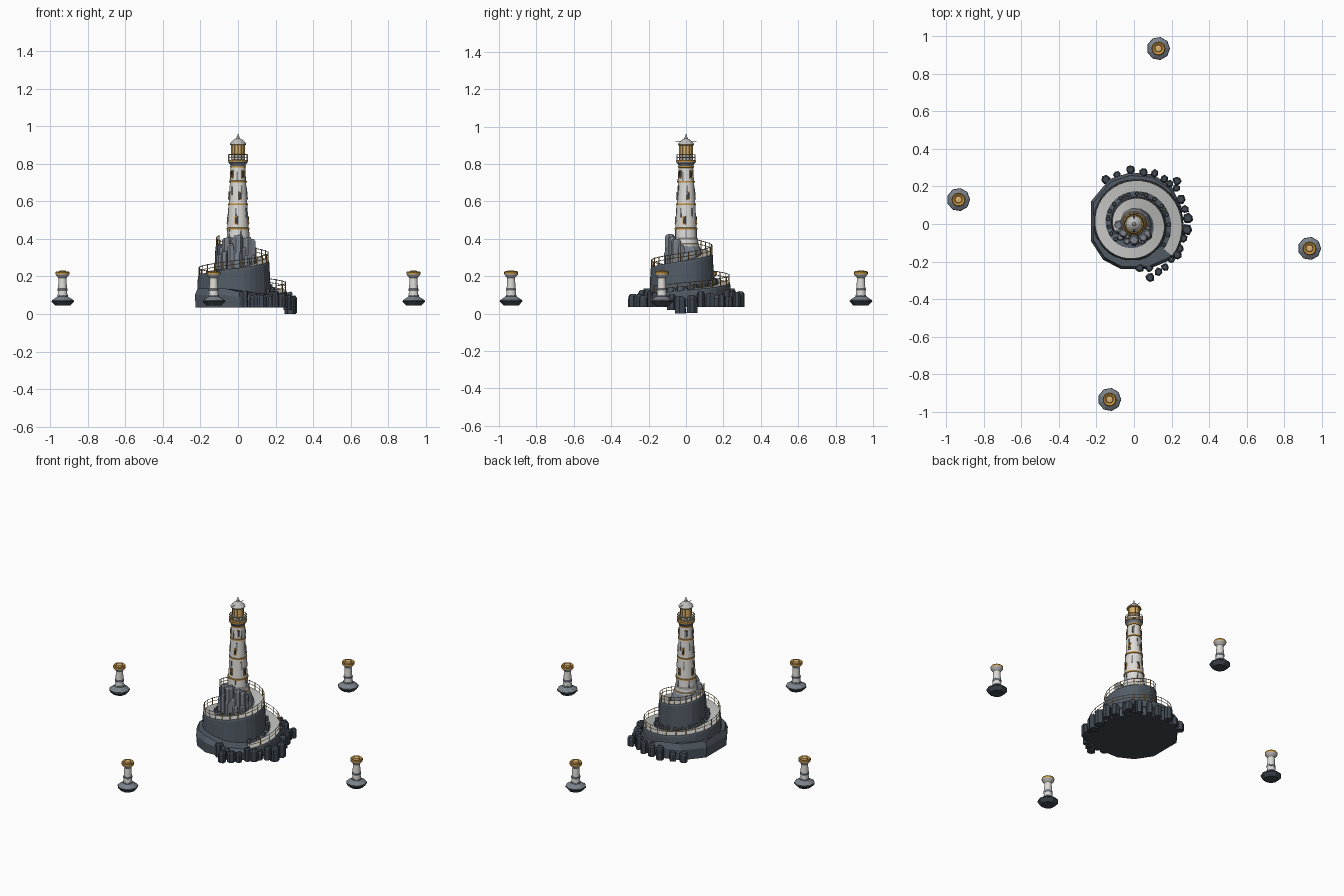
import bpy, bmesh, math, random
from mathutils import Vector, Matrix

if "Cube" in bpy.data.objects:
    bpy.data.objects.remove(bpy.data.objects["Cube"])
random.seed(4)
R = math.radians

def mat(name, c):
    m = bpy.data.materials.new(name)
    m.diffuse_color = (*c, 1)
    m.use_nodes = True
    m.node_tree.nodes["Principled BSDF"].inputs["Base Color"].default_value = m.diffuse_color
    return m

DARK = mat("dark slate", (.05, .063, .08))
SLATE = mat("slate", (.085, .105, .13))
GREY = mat("grey stone", (.2, .225, .26))
PATH = mat("pale paving", (.52, .52, .51))
WHITE = mat("white plaster", (.72, .71, .68))
GOLD = mat("gold", (.56, .29, .05))
GLASS = mat("amber glass", (.72, .45, .16))
IRON = mat("dark iron", (.035, .04, .05))
MOSS = mat("moss", (.09, .14, .06))

def obj(name, verts, faces, mats, idx=None):
    me = bpy.data.meshes.new(name)
    me.from_pydata(verts, [], faces)
    for m in mats:
        me.materials.append(m)
    if idx:
        for p, i in zip(me.polygons, idx):
            p.material_index = i
    bm = bmesh.new()
    bm.from_mesh(me)
    bmesh.ops.recalc_face_normals(bm, faces=bm.faces)
    bm.to_mesh(me)
    bm.free()
    o = bpy.data.objects.new(name, me)
    bpy.context.collection.objects.link(o)
    return o

def lathe(name, prof, n, mats, loc=(0, 0, 0), rule=None, smooth=False):
    """Revolve (r, z) points; rule(i) picks the material of band i."""
    v, f, idx = [], [], []
    for r, z in prof:
        v += [(loc[0] + r * math.cos(2 * math.pi * k / n), loc[1] + r * math.sin(2 * math.pi * k / n), loc[2] + z) for k in range(n)]
    for i in range(len(prof) - 1):
        for k in range(n):
            f.append((i * n + k, i * n + (k + 1) % n, (i + 1) * n + (k + 1) % n, (i + 1) * n + k))
            idx.append(rule(i) if rule else 0)
    f += [tuple(range(n))[::-1], tuple(range((len(prof) - 1) * n, len(prof) * n))]
    idx += [idx[0], idx[-1]]
    o = obj(name, v, f, mats, idx)
    if smooth:
        bpy.context.view_layer.objects.active = o
        o.select_set(True)
        bpy.ops.object.shade_smooth_by_angle(angle=R(30))
        o.select_set(False)
    return o

def tubes(name, paths, rad, m, n=4):
    """Join several thin tubes that follow point lists."""
    v, f = [], []
    for pts in paths:
        pts, b = [Vector(p) for p in pts], len(v)
        for i, p in enumerate(pts):
            d = (pts[min(i + 1, len(pts) - 1)] - pts[max(i - 1, 0)]).normalized()
            a = d.cross(Vector((0, 0, 1)) if abs(d.z) < .9 else Vector((1, 0, 0))).normalized()
            c = d.cross(a)
            v += [p + rad * (a * math.cos(2 * math.pi * k / n) + c * math.sin(2 * math.pi * k / n)) for k in range(n)]
        for i in range(len(pts) - 1):
            f += [(b + i * n + k, b + i * n + (k + 1) % n, b + (i + 1) * n + (k + 1) % n, b + (i + 1) * n + k) for k in range(n)]
        e = b + (len(pts) - 1) * n
        f += [tuple(range(b, b + n)), tuple(range(e, e + n))]
    return obj(name, v, f, [m])

def rocks(name, items, m):
    """Prism boulders from (x, y, z0, z1, radius) with a chamfered, tilted top."""
    v, f = [], []
    for x, y, z0, z1, r in items:
        n, b, t = random.choice((6, 7)), len(v), random.uniform(0, 6)
        rr = [r * random.uniform(.85, 1.1) for _ in range(n)]
        for z, s in ((z0, 1), (z1 - r * .45, .98), (z1, .68)):
            for k in range(n):
                a = t + 2 * math.pi * k / n
                v.append((x + rr[k] * s * math.cos(a), y + rr[k] * s * math.sin(a), z + (.15 * r * math.cos(a) if z > z0 else 0)))
        for i in (0, 1):
            f += [(b + i * n + k, b + i * n + (k + 1) % n, b + i * n + n + (k + 1) % n, b + i * n + n + k) for k in range(n)]
        f += [tuple(range(b, b + n)), tuple(range(b + 2 * n, b + 3 * n))]
    return obj(name, v, f, [m])

# Rock foundation
foot = [(-.23, .12), (-.13, .24), (-.02, .275), (.1, .265), (.2, .2), (.25, .1), (.265, -.05),
        (.2, -.19), (.08, -.24), (-.07, -.24), (-.165, -.19), (-.23, -.09)]
n = len(foot)
v = [(x * .98, y * .98, .035) for x, y in foot]
v += [(x, y, .1 if x < 0 else .08) for x, y in foot]
v += [(x * .94, y * .94, .135 if x < 0 else .1) for x, y in foot]
f = [(i * n + k, i * n + (k + 1) % n, i * n + n + (k + 1) % n, i * n + n + k) for i in (0, 1) for k in range(n)]
obj("rock_foundation", v, f + [tuple(range(n)), tuple(range(2 * n, 3 * n))], [SLATE, DARK],
    [0] * (2 * n) + [1, 0])

# Spiral terrace: paving on top, rock shelf inside, rock wall outside
def rad(t): return .228 - .0235 * t / 90
def hgt(t): return .125 + .04 * t / 90
def pt(t, dr, dz=0):
    return ((rad(t) + dr) * math.cos(R(t)), (rad(t) + dr) * math.sin(R(t)), hgt(t) + dz)
T = list(range(-40, 561, 10))
v, f, idx = [], [], []
for t in T:
    low = .05 if t < 320 else hgt(t - 360) - .006
    flare = .038 + random.uniform(-.003, .004)
    o = pt(t, flare)
    v += [pt(t, -.07 if t < 400 else -.05, .004), pt(t, -.03, .003), pt(t, -.03), pt(t, .03), pt(t, .033, -.012), (o[0], o[1], low)]
for i in range(len(T) - 1):
    for k in range(5):
        f.append((i * 6 + k, i * 6 + k + 1, i * 6 + k + 7, i * 6 + k + 6))
        idx.append((0, 1, 1, 0, 0)[k])
for b in (0, len(v) - 6):
    f.append(tuple(range(b, b + 6)))
    idx.append(0)
obj("spiral_terrace", v, f, [SLATE, PATH], idx)

# Path railing
tubes("path_top_rail", [[pt(t, .027, .042) for t in T]], .0022, PATH)
tubes("path_mid_rail", [[pt(t, .027, .022) for t in T]], .0018, GOLD)
tubes("path_posts", [[pt(t, .027, -.004), pt(t, .027, .046)] for t in range(-40, 561, 15)], .0024, GOLD)

# Upper rock core and basalt columns beside the tower
lathe("upper_rock", [(.105, .22), (.092, .3), (.08, .345), (.066, .372)], 11, [GREY])
cols = []
for a in range(185, 345, 17):
    r = random.uniform(.07, .088)
    cols.append((r * math.cos(R(a)), r * math.sin(R(a)), .25, random.uniform(.35, .425), random.uniform(.022, .03)))
for a in range(200, 340, 24):
    cols.append((.1 * math.cos(R(a)), .1 * math.sin(R(a)), .24, random.uniform(.31, .37), .02))
rocks("upper_columns", cols, GREY)

# Shore boulders
shore = [(.23, .23), (.225, .19), (.11, .27), (.16, .24), (.19, .215), (-.15, .235), (-.09, .262), (-.02, .29),
         (.05, .275), (.13, -.255), (.165, -.23), (.2, -.19), (.24, -.13), (.25, .13), (.27, .08), (.03, -.235),
         (.085, -.285), (.08, -.235), (.23, -.165)]
rocks("shore_boulders", [(x, y, .035, random.uniform(.085, .125), random.uniform(.02, .028)) for x, y in shore], DARK)
rocks("low_boulders", [(.288, .03, .004, .095, .03), (.282, -.03, 0, .09, .032), (.265, -.075, .02, .1, .024)], DARK)

# Small stones and moss on the shelf between turns
shelf = lambda t: pt(t, -.043)
rocks("shelf_stones", [(*shelf(t)[:2], hgt(t) - .01, hgt(t) + random.uniform(.012, .03), .012)
                       for t in range(-35, 230, 17)], SLATE)
rocks("moss_clumps", [(*shelf(t)[:2], hgt(t) - .01, hgt(t) + .012, .01) for t in (25, 52, 75, 110, 165, 310)], MOSS)

# Tower shaft with plinth
def tr(z): return .06 - .022 * (z - .4) / .39
lathe("tower_plinth", [(.07, .355), (.07, .372), (.066, .376), (.064, .4), (.06, .404)], 24, [WHITE, GOLD],
      rule=lambda i: 1 if i == 1 else 0, smooth=True)
lathe("tower_shaft", [(tr(.4), .4), (tr(.6), .6), (tr(.79), .79)], 24, [WHITE], smooth=True)
for i, z in enumerate((.455, .585, .705, .785)):
    lathe("tower_band_%d" % (i + 1), [(tr(z), z - .005), (tr(z) + .004, z - .004), (tr(z) + .004, z + .004), (tr(z), z + .005)], 24, [GOLD])

# Thin plates laid on the shaft: window frames, panes and stone panels
def plates(name, items, w, h, lift, m):
    v, f = [], []
    for a, z in items:
        b = len(v)
        for d in (-.004, lift):
            for s, u in ((-1, -1), (1, -1), (1, 1), (-1, 1)):
                zz = z + u * h / 2
                p = Matrix.Rotation(R(a), 3, 'Z') @ Vector((tr(zz) + d, s * w / 2, zz))
                v.append(tuple(p))
        f += [tuple(b + q for q in c) for c in ((0, 1, 2, 3), (4, 5, 6, 7), (0, 1, 5, 4), (1, 2, 6, 5), (2, 3, 7, 6), (3, 0, 4, 7))]
    obj(name, v, f, [m])
wins = [(a + 25 * k, z) for k, z in enumerate((.5, .63, .745)) for a in (-100, -10, 80, 170)]
plates("window_frames", wins, .017, .046, .003, GOLD)
plates("window_panes", wins, .009, .034, .005, IRON)
plates("stone_panels", [(a + 40 * k, z) for k, z in enumerate((.425, .54, .66, .735)) for a in range(0, 360, 72)],
       .008, .05, .002, GREY)

# Gallery
lathe("gallery_corbel", [(.038, .785), (.042, .797), (.051, .806), (.051, .812)], 24, [GREY], smooth=True)
lathe("gallery_deck", [(.053, .812), (.053, .82), (.036, .822)], 24, [GOLD])
def ring(r, z, n=24):
    return [(r * math.cos(2 * math.pi * k / n), r * math.sin(2 * math.pi * k / n), z) for k in range(n + 1)]
tubes("gallery_rails", [ring(.05, .835), ring(.05, .85)], .0022, GOLD)
tubes("gallery_posts", [[p, (p[0], p[1], .851)] for p in ring(.05, .818, 16)[:-1]], .002, WHITE)

# Lantern room and roof
lathe("lantern_base", [(.038, .82), (.038, .85)], 12, [WHITE])
lathe("lantern_glass", [(.034, .85), (.034, .903)], 12, [GLASS])
tubes("lantern_bars", [[p, (p[0], p[1], .904)] for p in ring(.035, .85, 12)[:-1]], .0018, GOLD)
lathe("lantern_roof", [(.04, .9), (.044, .904), (.042, .91), (.024, .928), (.01, .936), (.008, .944), (.003, .947)],
      12, [PATH, GOLD], rule=lambda i: 1 if i == 0 else 0)
tubes("roof_spire", [[(0, 0, .94), (0, 0, .96)]], .0025, GOLD, 6)
tubes("roof_arms", [[(0, -.055, .922), (0, .055, .922)]], .0015, IRON)

# Four harbour markers, each a quarter turn apart
x, y = .935, -.13
for i in range(4):
    nm = "marker_%d_" % (i + 1)
    lathe(nm + "footing", [(.042, .045), (.062, .066), (.06, .073), (.03, .092), (.028, .1)], 9, [DARK, GREY], (x, y, 0),
          rule=lambda k: 0 if k < 2 else 1)
    lathe(nm + "shaft", [(.026, .095), (.0205, .195)], 16, [WHITE], (x, y, 0), smooth=True)
    lathe(nm + "band", [(.026, .123), (.027, .125), (.027, .133), (.025, .135)], 16, [GREY], (x, y, 0))
    lathe(nm + "cap", [(.02, .19), (.035, .207), (.037, .212), (.037, .222), (.033, .227), (.02, .218), (.018, .23), (.008, .232)],
          16, [PATH, GOLD, GLASS], (x, y, 0), rule=lambda k: 0 if k < 2 else (1 if k < 5 else 2))
    x, y = -y, x
